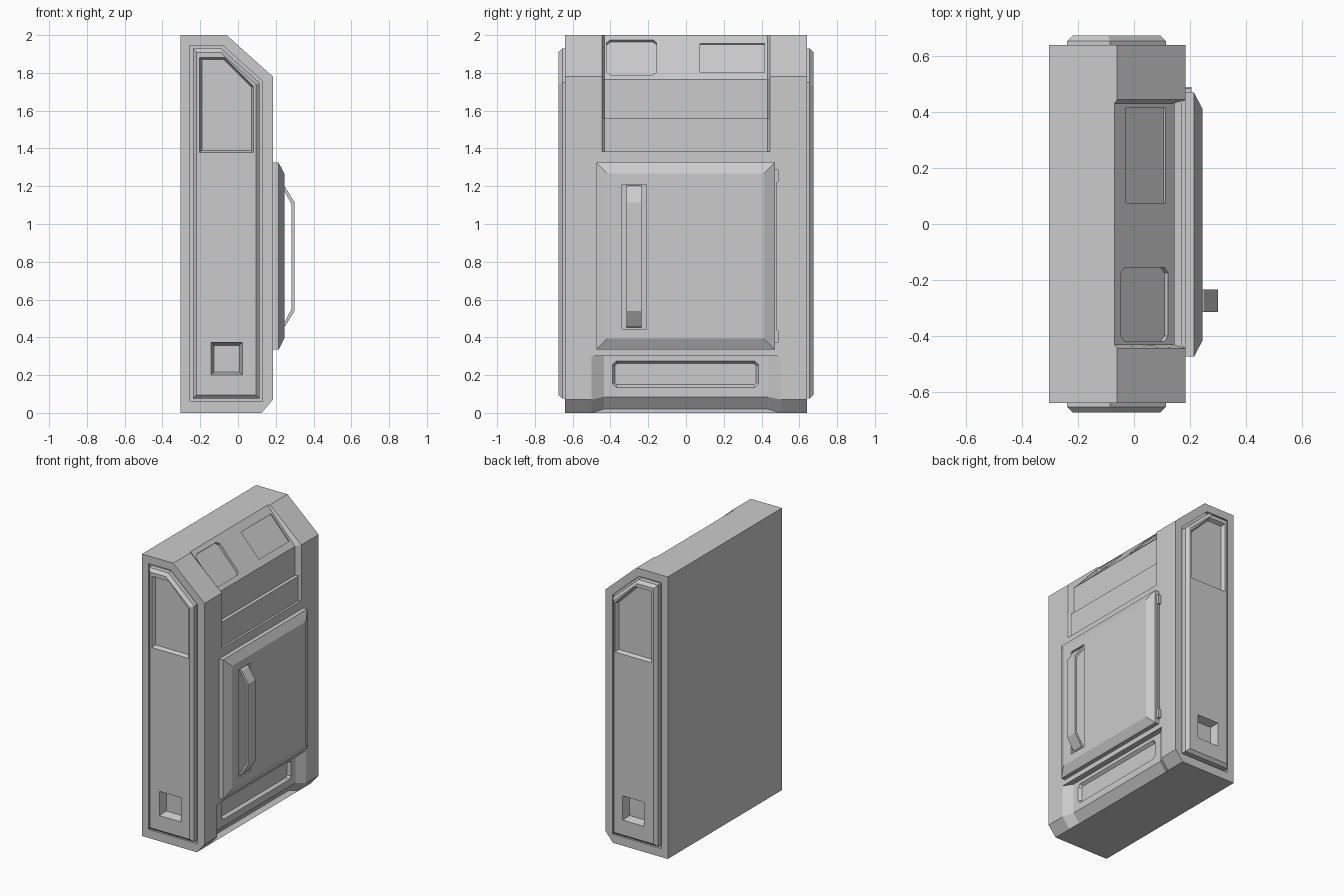
import bpy
import bmesh
from mathutils import Vector

cube = bpy.data.objects.get("Cube")
if cube:
    bpy.data.objects.remove(cube, do_unlink=True)

grey = bpy.data.materials.new("plain grey")
grey.use_nodes = True
colour = (0.6, 0.6, 0.6, 1)
grey.diffuse_color = colour
grey.node_tree.nodes["Principled BSDF"].inputs["Base Color"].default_value = colour


def loft(name, rings):
    """Skin a list of equal-length point rings and cap both ends."""
    bm = bmesh.new()
    loops = [[bm.verts.new(p) for p in ring] for ring in rings]
    count = len(loops[0])
    for low, high in zip(loops, loops[1:]):
        for i in range(count):
            j = (i + 1) % count
            bm.faces.new((low[i], low[j], high[j], high[i]))
    bm.faces.new(loops[0])
    bm.faces.new(loops[-1])
    bmesh.ops.remove_doubles(bm, verts=bm.verts[:], dist=0.0005)
    bmesh.ops.recalc_face_normals(bm, faces=bm.faces[:])
    mesh = bpy.data.meshes.new(name)
    bm.to_mesh(mesh)
    bm.free()
    mesh.materials.append(grey)
    obj = bpy.data.objects.new(name, mesh)
    bpy.context.collection.objects.link(obj)
    return obj


def cut(target, cutter):
    """Subtract the cutter, then discard it."""
    cutter.hide_render = True
    mod = target.modifiers.new("cut", "BOOLEAN")
    mod.operation = "DIFFERENCE"
    mod.solver = "EXACT"
    mod.object = cutter
    bpy.context.view_layer.objects.active = target
    bpy.ops.object.modifier_apply(modifier=mod.name)
    bpy.data.objects.remove(cutter, do_unlink=True)


def rect(a0, a1, b0, b1, c=0.0):
    """Counter-clockwise rectangle, optionally with clipped corners."""
    if not c:
        return [(a0, b0), (a1, b0), (a1, b1), (a0, b1)]
    return [(a0 + c, b0), (a1 - c, b0), (a1, b0 + c), (a1, b1 - c),
            (a1 - c, b1), (a0 + c, b1), (a0, b1 - c), (a0, b0 + c)]


def inset(pts, d):
    """Shrink a convex counter-clockwise outline by a distance."""
    pts = [Vector(p) for p in pts]
    result = []
    for i, p in enumerate(pts):
        e = (p - pts[i - 1]).normalized()
        f = (pts[(i + 1) % len(pts)] - p).normalized()
        n, m = Vector((-e.y, e.x)), Vector((-f.y, f.x))
        result.append(p + (n + m) * d / (1 + n.dot(m)))
    return result


def layers(name, outline, steps, place):
    """Loft an outline through (height, inset) steps in a placed plane."""
    return loft(name, [[place(a, b, h) for a, b in inset(outline, d)]
                       for h, d in steps])


def on_front(y, z, x):
    return (x, y, z)


# Cabinet body: outer profile blends to a recessed profile across the middle.
# Each entry: outer (x, z), recessed (x, z), region
FACE, KICK, STRIP = 0.185, 0.145, 0.17
profile = [
    ((-0.305, 0), None, None),
    ((0.125, 0), None, None),
    ((0.125, 0), (0.095, 0.02), "base"),
    ((FACE, 0.07), (KICK, 0.085), "base"),
    ((FACE, 0.3), (KICK, 0.3), "base"),
    ((FACE, 0.3), None, None),
    ((FACE, 1.385), None, None),
    ((FACE, 1.385), (STRIP, 1.385), "console"),
    ((FACE, 1.56), (STRIP, 1.56), "console"),
    ((FACE, 1.56), (KICK, 1.56), "console"),
    ((FACE, 1.78), (KICK, 1.765), "console"),
    ((-0.06, 2), (-0.07, 2), "console"),
    ((-0.305, 2), None, None),
]
limits = {"base": (0.5, 0.435), "console": (0.445, 0.432)}


def body_ring(y):
    ring = []
    for outer, inner, region in profile:
        p = Vector(outer)
        if region:
            start, end = limits[region]
            t = min(1, max(0, (start - abs(y)) / (start - end)))
            p = p.lerp(Vector(inner), t)
        ring.append((p.x, y, p.y))
    return ring


half = [0.64, 0.5, 0.445, 0.435, 0.432]
body = loft("cabinet_body", [body_ring(y) for y in [-h for h in half] + half[::-1]])

# Side panels seated in grooves, each with a window and a small socket
groove = [(-0.255, 0.06), (0.13, 0.06), (0.13, 1.755), (-0.08, 1.945), (-0.255, 1.945)]
window = [(-0.205, 1.375), (0.085, 1.375), (0.085, 1.73), (-0.07, 1.885), (-0.205, 1.885)]
socket = rect(-0.145, 0.025, 0.2, 0.375)
for side, s in (("right", -1), ("left", 1)):
    def on_side(x, z, h):
        return (x, s * h, z)
    cut(body, layers("groove_cutter", groove, [(0.7, 0), (0.62, 0)], on_side))
    panel = layers(side + "_side_panel", groove,
                   [(0.6, 0.016), (0.655, 0.016), (0.675, 0.036)], on_side)
    cut(panel, layers("window_cutter", window, [(0.68, 0), (0.65, 0.014)], on_side))
    cut(panel, layers("socket_cutter", socket, [(0.68, 0), (0.62, 0.017)], on_side))

# Console screens sunk into the sloped face
top = Vector((-0.07, 0, 2))
down = (Vector((KICK, 0, 1.765)) - top).normalized()
out = Vector((-down.z, 0, down.x))


def on_slope(y, u, h):
    return top + down * u + out * h + Vector((0, y, 0))


for outline, depth in ((rect(-0.42, -0.155, 0.034, 0.285, 0.02), 0.018),
                       (rect(0.075, 0.415, 0.06, 0.27), 0.008)):
    cut(body, layers("screen_cutter", outline, [(0.05, 0), (-depth, 0)], on_slope))

# Sunken vent plate under the door
cut(body, layers("vent_cutter", rect(-0.39, 0.385, 0.135, 0.275, 0.02),
                 [(0.16, 0), (KICK, 0), (0.125, 0.014)], on_front))

# Door with wide bevel and a shallow tray behind the handle
door = layers("door", rect(-0.475, 0.47, 0.335, 1.325),
              [(0.17, 0), (0.215, 0), (0.245, 0.058)], on_front)
cut(door, layers("tray_cutter", rect(-0.34, -0.21, 0.445, 1.21),
                 [(0.26, 0), (0.235, 0)], on_front))

# Bent strap handle
strap = [(0.23, 1.205), (0.25, 1.195), (0.3, 1.115), (0.3, 0.54),
         (0.25, 0.46), (0.23, 0.45), (0.23, 0.47), (0.245, 0.478),
         (0.283, 0.55), (0.283, 1.105), (0.245, 1.175), (0.23, 1.185)]
loft("door_handle", [[(x, y, z) for x, z in strap] for y in (-0.315, -0.235)])

# Hinge knuckles and the pin between them
for name, z0, z1 in (("lower_hinge", 0.37, 0.44), ("upper_hinge", 1.22, 1.29)):
    layers(name, rect(0.465, 0.49, z0, z1, 0.005), [(0.18, 0), (0.205, 0)], on_front)
layers("hinge_pin", rect(0.465, 0.479, 0.37, 1.29), [(0.18, 0), (0.2, 0)], on_front)
